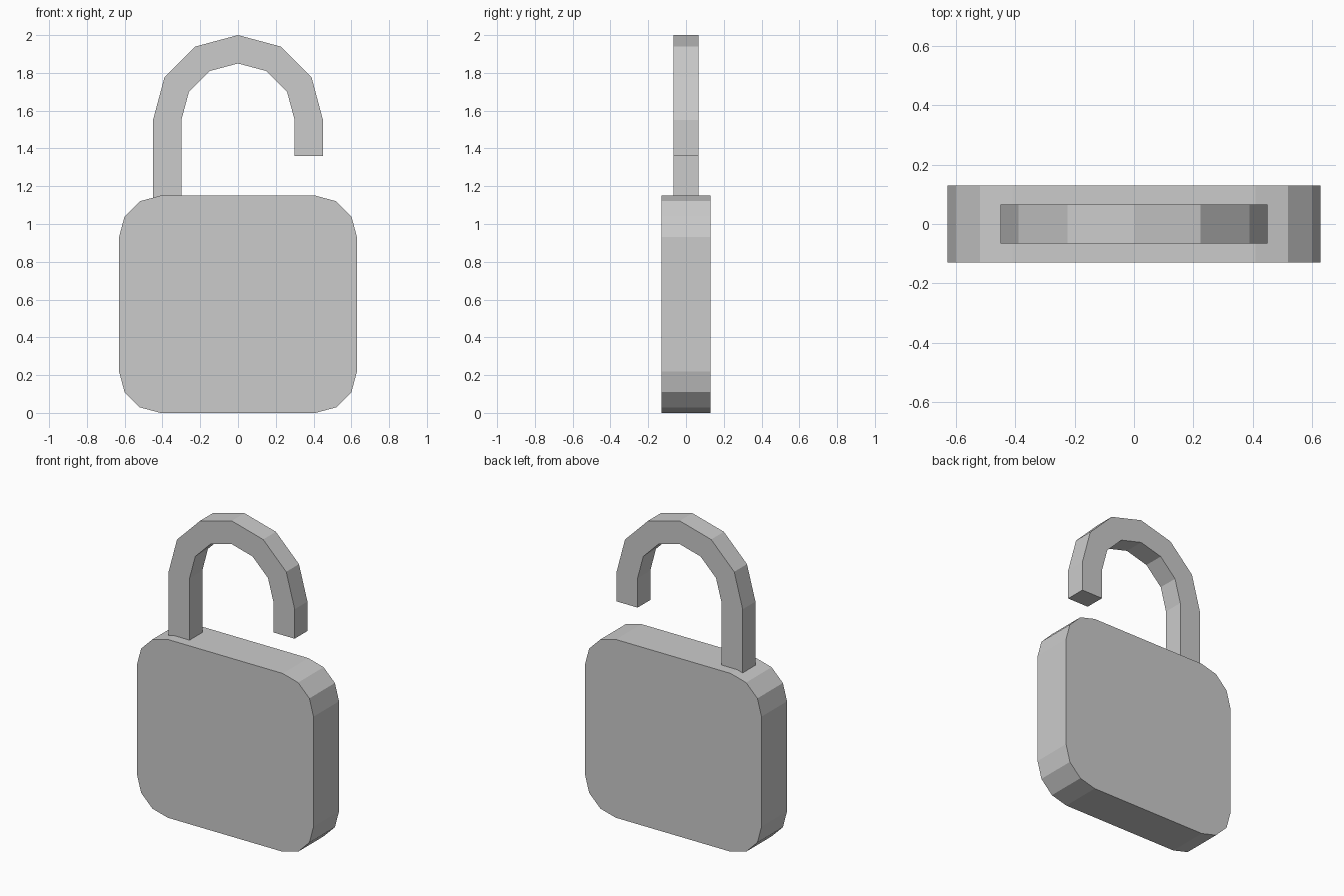
import bpy
import bmesh
from math import sin, cos, radians

if "Cube" in bpy.data.objects:
    bpy.data.objects.remove(bpy.data.objects["Cube"])


def finish(name, bm):
    bmesh.ops.recalc_face_normals(bm, faces=bm.faces)
    mesh = bpy.data.meshes.new(name)
    bm.to_mesh(mesh)
    bm.free()
    obj = bpy.data.objects.new(name, mesh)
    bpy.context.collection.objects.link(obj)
    return obj


def extrude_y(name, bm, depth):
    """Extrude the flat faces at y = -depth/2 to +depth/2."""
    res = bmesh.ops.extrude_face_region(bm, geom=bm.faces[:])
    verts = [g for g in res["geom"] if isinstance(g, bmesh.types.BMVert)]
    bmesh.ops.translate(bm, verts=verts, vec=(0, depth, 0))
    return finish(name, bm)


# Lock body: rounded rectangle plate, three segments per corner
width, height, radius, depth = 1.26, 1.15, 0.22, 0.26
bm = bmesh.new()
outline = []
corners = [(1, 1), (-1, 1), (-1, -1), (1, -1)]
for i, (sx, sz) in enumerate(corners):
    cx = sx * (width / 2 - radius)
    cz = height / 2 + sz * (height / 2 - radius)
    for step in range(4):
        a = radians(90 * i + 30 * step)
        outline.append(bm.verts.new((cx + radius * cos(a), -depth / 2, cz + radius * sin(a))))
bm.faces.new(outline)
extrude_y("lock_body", bm, depth)

# Open shackle: six-segment arch with a short free leg and a long fixed leg
inner, outer, arch_z, thick = 0.30, 0.45, 1.55, 0.13
free_end, fixed_end = 1.36, 1.10
stations = [(1, 0, free_end)]
stations += [(cos(radians(30 * k)), sin(radians(30 * k)), arch_z) for k in range(7)]
stations += [(-1, 0, fixed_end)]
bm = bmesh.new()
rows = [[bm.verts.new((r * c, -thick / 2, z + r * s)) for r in (inner, outer)]
        for c, s, z in stations]
for a, b in zip(rows, rows[1:]):
    bm.faces.new((a[0], a[1], b[1], b[0]))
extrude_y("shackle", bm, thick)
